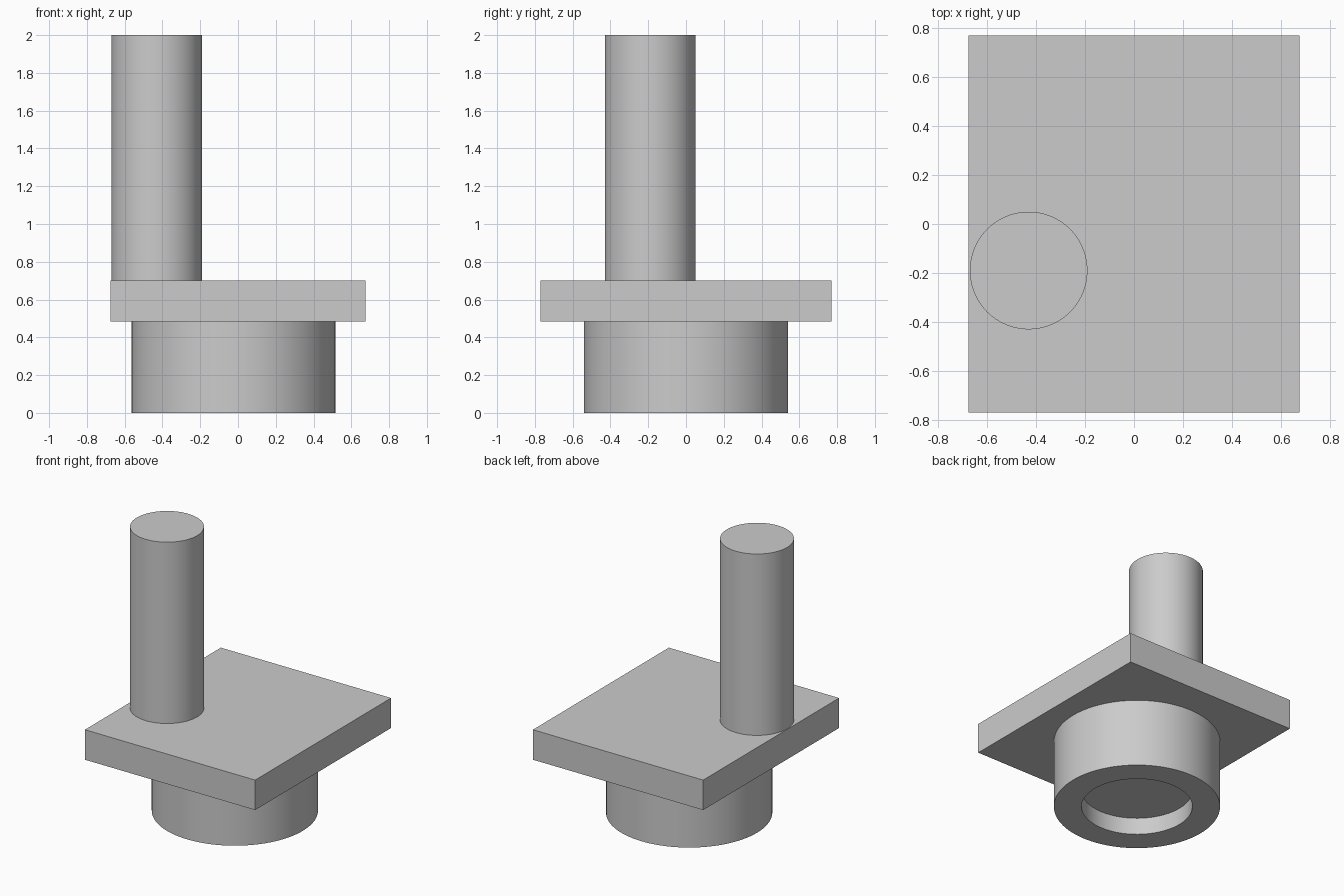
import bpy
import bmesh
from math import cos, sin, pi, radians

cube = bpy.data.objects.get("Cube")
if cube:
    bpy.data.objects.remove(cube, do_unlink=True)

grey = bpy.data.materials.new("plain grey")
grey.use_nodes = True
colour = (0.6, 0.6, 0.6, 1)
grey.diffuse_color = colour
grey.node_tree.nodes["Principled BSDF"].inputs["Base Color"].default_value = colour

SIDES = 96


def finish(name, bm, location):
    """Turn a bmesh into a grey object, smooth with sharp edges kept."""
    bmesh.ops.recalc_face_normals(bm, faces=bm.faces)
    mesh = bpy.data.meshes.new(name)
    bm.to_mesh(mesh)
    bm.free()
    mesh.materials.append(grey)
    obj = bpy.data.objects.new(name, mesh)
    obj.location = location
    bpy.context.collection.objects.link(obj)
    bpy.ops.object.select_all(action="DESELECT")
    obj.select_set(True)
    bpy.context.view_layer.objects.active = obj
    bpy.ops.object.shade_smooth_by_angle(angle=radians(30))
    return obj


def turned(name, profile, location):
    """Revolve a (radius, height) profile about z and cap both ends."""
    bm = bmesh.new()
    rings = [[bm.verts.new((r * cos(2 * pi * i / SIDES), r * sin(2 * pi * i / SIDES), z))
              for i in range(SIDES)] for r, z in profile]
    for low, high in zip(rings, rings[1:]):
        for i in range(SIDES):
            j = (i + 1) % SIDES
            bm.faces.new((low[i], low[j], high[j], high[i]))
    bm.faces.new(rings[0])
    bm.faces.new(rings[-1])
    return finish(name, bm, location)


# Rectangular plate
bottom, top = 0.485, 0.70
bm = bmesh.new()
bmesh.ops.create_cube(bm, size=1)
bmesh.ops.scale(bm, vec=(1.35, 1.54, top - bottom), verts=bm.verts)
finish("plate", bm, (0, 0, (bottom + top) / 2))

# Round collar below, with a shallow recess in its underside
turned("collar", [(0.36, 0.12), (0.36, 0), (0.54, 0), (0.54, bottom)], (-0.025, 0, 0))

# Tall off-centre post
turned("post", [(0.24, top), (0.24, 2)], (-0.43, -0.19, 0))
